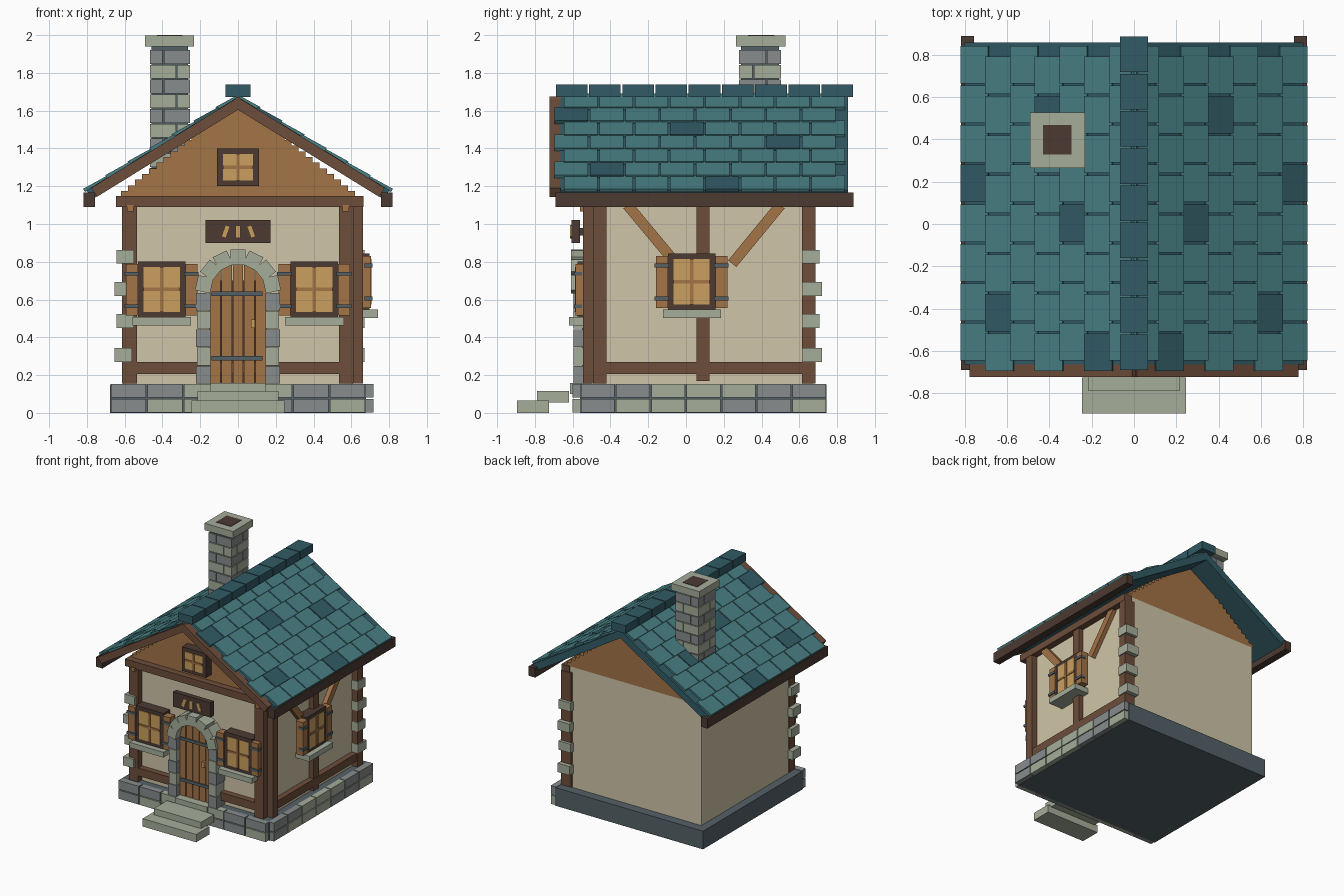
import bpy, bmesh, math
from mathutils import Matrix, Vector

if "Cube" in bpy.data.objects:
    bpy.data.objects.remove(bpy.data.objects["Cube"])

# ---- palette -------------------------------------------------------------
def lin(v):
    v /= 255
    return v / 12.92 if v <= 0.04045 else ((v + 0.055) / 1.055) ** 2.4

PALETTE = {
    "plaster": (208, 197, 168), "timber": (109, 77, 58), "dark_wood": (76, 58, 50),
    "plank_wood": (163, 115, 71), "window_gold": (203, 160, 94),
    "light_stone": (166, 174, 154), "grey_stone": (135, 140, 140),
    "slate": (84, 97, 103), "teal_shingle": (72, 127, 132), "dark_teal": (50, 91, 102)}
MATS = []
for n, c in PALETTE.items():
    m = bpy.data.materials.new(n)
    m.diffuse_color = (*[lin(v) for v in c], 1)
    m.use_nodes = True
    m.node_tree.nodes["Principled BSDF"].inputs["Base Color"].default_value = m.diffuse_color
    MATS.append(m)
KEYS = list(PALETTE)

# ---- helpers -------------------------------------------------------------
def part(name, items):
    """One object from boxes: (material, low corner, high corner[, matrix])."""
    bm = bmesh.new()
    used = []
    for mat, lo, hi, *mx in items:
        lo, hi = Vector(lo), Vector(hi)
        mx = mx[0] if mx else Matrix()
        mx = mx @ Matrix.Translation((lo + hi) / 2) @ Matrix.Diagonal((*(hi - lo), 1))
        if mat not in used:
            used.append(mat)
        vs = bmesh.ops.create_cube(bm, size=1, matrix=mx)["verts"]
        for f in {f for v in vs for f in v.link_faces}:
            f.material_index = used.index(mat)
    bmesh.ops.recalc_face_normals(bm, faces=bm.faces)
    me = bpy.data.meshes.new(name)
    bm.to_mesh(me)
    bm.free()
    for k in used:
        me.materials.append(MATS[KEYS.index(k)])
    ob = bpy.data.objects.new(name, me)
    bpy.context.collection.objects.link(ob)
    return ob

FY, BY, WX = -0.49, 0.67, 0.61   # front wall, back wall, half width

def on(side, mat, u0, u1, z0, z1, d0, d1):
    """Box on a facade: u along the wall, d outward from it."""
    if side == "front":
        return (mat, (u0, FY - d1, z0), (u1, FY - d0, z1))
    return (mat, (WX + d0, u0, z0), (WX + d1, u1, z1))

def window(name, side, u0, u1, z0, z1, full=True):
    uc, zc, b = (u0 + u1) / 2, (z0 + z1) / 2, 0.03
    it = [on(side, "dark_wood", u0, u1, z0, z1, 0, 0.085),
          on(side, "window_gold", u0 + b, u1 - b, z0 + b, z1 - b, 0.08, 0.09),
          on(side, "plank_wood", uc - .009, uc + .009, z0 + b, z1 - b, 0.08, 0.097),
          on(side, "plank_wood", u0 + b, u1 - b, zc - .009, zc + .009, 0.08, 0.096)]
    if full:
        for a, c in ((u0 - .064, u0), (u1, u1 + .064)):          # shutters and straps
            it.append(on(side, "plank_wood", a, c, z0 + .01, z1 - .015, 0.03, 0.095))
            for z in (z0 + .06, z1 - .065):
                it.append(on(side, "slate", a - .008, c + .006, z - .01, z + .01, 0.06, 0.103))
        it.append(on(side, "light_stone", u0 - .028, u1 + .03, z0 - .042, z0 + .002, 0, 0.13))
    part(name, it)

# ---- base ----------------------------------------------------------------
part("base_core", [("slate", (-.677, -.56, 0), (.677, .745, .15))])
stones = []
for side, a, b, d in (("front", -.677, .677, .07), ("right", -.56, .745, .067)):
    w = (b - a) / 7
    for r in range(2):
        for i in range(7):
            mat = "grey_stone" if (i * 2 + r * 3) % 5 in (0, 3) else "light_stone"
            stones.append(on(side, mat, a + i * w + .004, a + (i + 1) * w - .004,
                             .003 + r * .078, .074 + r * .08, d - .01, d + .04))
part("base_stones", stones)
part("steps", [("light_stone", (-.245, -.895, 0), (.245, -.725, .065)),
               ("light_stone", (-.215, -.79, .055), (.215, -.62, .117)),
               ("light_stone", (-.145, -.615, .1), (.145, -.5, .157))])

# ---- walls and stepped gable --------------------------------------------
part("walls", [("plaster", (-WX, FY, .15), (WX, BY, 1.145))])
gable = []
for i in range(16):
    z = 1.145 + i * .03
    hw = .62 - i * .03 / .8
    gable.append(("plank_wood", (-hw, FY - .01, z), (hw, BY, z + .03)))
part("gable", gable)

# ---- timber frame --------------------------------------------------------
T = "timber"
frame = [on("front", T, -.614, -.534, .155, 1.1, -.02, .055),
         on("front", T, .534, .614, .155, 1.1, -.02, .055),
         on("front", T, -.6, .6, .205, .27, -.02, .05),
         on("front", T, -.645, .665, 1.09, 1.148, -.02, .065),
         on("right", T, -.49, -.42, .155, 1.1, -.02, .052),
         on("right", T, .615, .685, .155, 1.1, -.04, .052),
         on("right", T, .055, .125, .17, 1.1, -.02, .042),
         on("right", T, -.45, .64, .205, .27, -.02, .046),
         on("right", T, -.53, .68, 1.09, 1.148, -.02, .054)]
frame += [on("front", "plank_wood", x - .018, x + .018, 1.065, 1.1, 0, .07) for x in (-.57, .57)]
part("timber_frame", frame)
braces = []
for (y0, z0), (y1, z1) in (((-.31, 1.1), (-.06, .80)), ((.5, 1.1), (.245, .79))):
    ln, ang = math.hypot(y1 - y0, z1 - z0), math.atan2(z1 - z0, y1 - y0)
    mx = Matrix.Translation((WX, y0, z0)) @ Matrix.Rotation(ang, 4, 'X')
    braces.append(("plank_wood", (-.01, 0, -.028), (.035, ln, .028), mx))
part("wall_braces", braces)

# ---- corner stones -------------------------------------------------------
quoins = []
for i, z in enumerate((.27, .45, .62, .79)):
    o = .012 if i % 2 == 0 else 0
    quoins.append(("light_stone", (-.643 - o, -.565, z), (-.55 - o, -.46, z + .073)))
    quoins.append(("light_stone", (.56, .613, z), (.67, .708 + o, z + .073)))
part("corner_stones", quoins)

# ---- door and arch -------------------------------------------------------
door = [on("front", "dark_wood", -.15, .15, .155, .7, 0, .04)]
for i in range(5):
    a, b = -.15 + i * .06, -.09 + i * .06
    near = max(0, min(abs(a), abs(b)) if a * b > 0 else 0)
    top = .645 + math.sqrt(.15 ** 2 - near ** 2)
    door.append(on("front", "plank_wood", a + .003, b - .003, .157, top, 0, .06))
for z in (.29, .63):
    door.append(on("front", "slate", -.14, .13, z - .012, z + .012, .05, .07))
door.append(on("front", "window_gold", .07, .09, .45, .495, .05, .085))
part("door", door)
arch = []
for s in (-1, 1):
    for i in range(5):
        a, b = sorted((s * .145, s * (.222 - .006 * (i % 2))))
        z = .155 + i * .097
        arch.append(on("front", "light_stone" if i % 2 else "grey_stone", a, b, z, z + .093, 0, .105))
for i in range(7):
    mx = Matrix.Translation((0, 0, .64)) @ Matrix.Rotation(math.radians((i - 3) * 25.7), 4, 'Y')
    arch.append(("light_stone", (-.041, FY - .118, .143), (.041, FY, .224), mx))
part("door_arch", arch)

# ---- sign with three plain bars -----------------------------------------
sign = [on("front", "dark_wood", -.172, .172, .9, 1.022, .072, .115),
        on("front", "dark_wood", -.03, .03, .94, .98, 0, .08)]
for x, t in ((-.065, .35), (0, 0), (.07, -.35)):
    mx = Matrix.Translation((x, FY, .96)) @ Matrix.Rotation(t, 4, 'Y')
    sign.append(("window_gold", (-.013, -.123, -.033), (.013, -.11, .033), mx))
part("sign_board", sign)

# ---- windows -------------------------------------------------------------
window("left_window", "front", -.53, -.278, .505, .802)
window("right_window", "front", .278, .53, .505, .802)
window("side_window", "right", -.095, .155, .545, .845)
window("gable_window", "front", -.11, .11, 1.2, 1.4, full=False)

# ---- roof ----------------------------------------------------------------
ANG = math.atan(.617)
L = .818 / math.cos(ANG)
P, W = L / 7, .187
DARK = {(0, 4), (1, 1), (3, 6), (4, 3), (5, 0)}
slab, shingles, barge, eaves = [], [], [], []
for s in (1, -1):
    M = Matrix.Diagonal((s, 1, 1, 1)) @ Matrix.Translation((0, 0, 1.687)) @ Matrix.Rotation(ANG, 4, 'Y')
    slab.append(("dark_teal", (0, -.665, -.068), (L - .012, .858, -.012), M))
    barge.append((T, (0, -.722, -.07), (L - .04, -.66, -.014), M))
    for c in range(7):
        y0 = -.70 if c % 2 else -.65
        for i in range(8):
            mat = "dark_teal" if (c, i) in DARK else "teal_shingle"
            mx = M @ Matrix.Translation((L - (c + .5) * P, 0, -.009)) @ Matrix.Rotation(-.05, 4, 'Y')
            shingles.append((mat, (-P / 2 - .012, y0 + i * W + .005, -.01),
                             (P / 2, y0 + (i + 1) * W - .005, .01), mx))
    a, b = sorted((s * .757, s * .817))
    eaves.append(("dark_wood", (a, -.69, 1.09), (b, .888, 1.168)))
part("roof_slab", slab)
part("roof_shingles", shingles)
part("front_barge_boards", barge)
part("eave_boards", eaves)
rw = 1.582 / 9
part("ridge_cap", [("dark_teal", (-.065, -.693 + i * rw + .004, 1.672),
                    (.065, -.693 + (i + 1) * rw - .004, 1.738)) for i in range(9)])

# ---- chimney -------------------------------------------------------------
x0, x1, ya, yb = -.467, -.255, .28, .502
chim = [("slate", (x0 + .01, ya + .01, 1.2), (x1 - .01, yb - .01, 1.95))]
for r in range(9):
    z = 1.92 - (r + 1) * .078
    o = .035 if r % 2 else -.035
    xm, ym = (x0 + x1) / 2 + o, (ya + yb) / 2 - o
    mat = "light_stone" if r % 2 else "grey_stone"
    for xa, xb in ((x0, xm - .003), (xm + .003, x1)):
        for y0, y1 in ((ya, ym - .003), (ym + .003, yb)):
            chim.append((mat, (xa, y0, z + .006), (xb, y1, z + .078)))
chim += [("light_stone", (-.492, .265, 1.94), (-.232, .527, 1.997)),
         ("dark_wood", (-.43, .328, 1.99), (-.295, .468, 2.0))]
part("chimney", chim)
